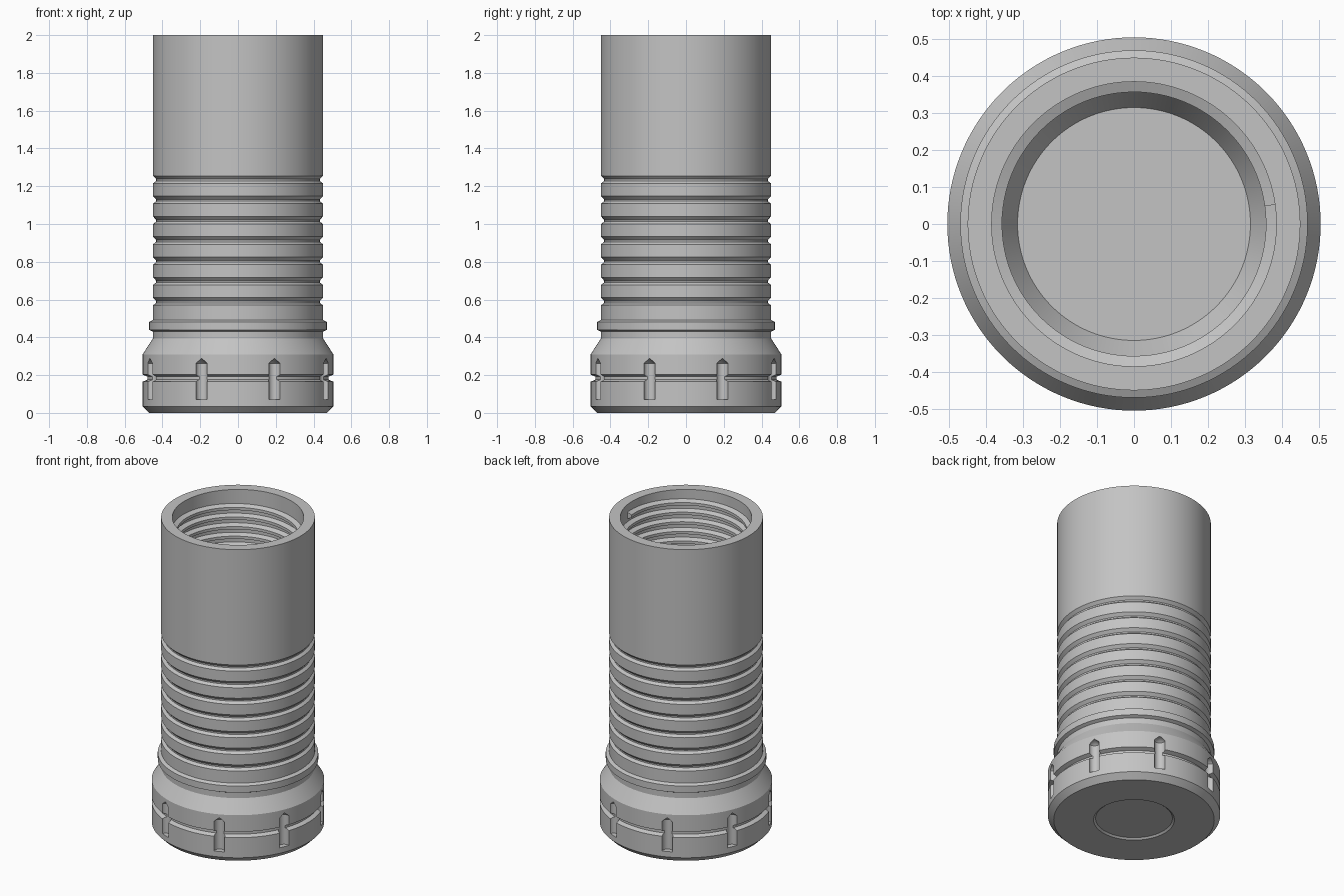
import bpy
import bmesh
from math import sin, cos, pi, tau, radians

if "Cube" in bpy.data.objects:
    bpy.data.objects.remove(bpy.data.objects["Cube"])

grey = bpy.data.materials.new("plain grey")
grey.use_nodes = True
grey.diffuse_color = (0.55, 0.55, 0.55, 1)
grey.node_tree.nodes["Principled BSDF"].inputs["Base Color"].default_value = grey.diffuse_color


def lathe(bm, profile, segments, cx=0, cy=0):
    """Spin an (r, z) profile about a vertical axis; r = 0 becomes a pole."""
    rings = []
    for r, z in profile:
        count = segments if r > 0 else 1
        rings.append([bm.verts.new((cx + r * cos(tau * i / segments),
                                    cy + r * sin(tau * i / segments), z))
                      for i in range(count)])
    for a, b in zip(rings, rings[1:]):
        for i in range(segments):
            j = (i + 1) % segments
            quad = [a[i % len(a)], a[j % len(a)], b[j % len(b)], b[i % len(b)]]
            bm.faces.new(list(dict.fromkeys(quad)))


def finish(bm, name):
    bmesh.ops.recalc_face_normals(bm, faces=bm.faces[:])
    mesh = bpy.data.meshes.new(name)
    bm.to_mesh(mesh)
    bm.free()
    mesh.materials.append(grey)
    obj = bpy.data.objects.new(name, mesh)
    bpy.context.collection.objects.link(obj)
    return obj


def activate(obj):
    bpy.ops.object.select_all(action='DESELECT')
    obj.select_set(True)
    bpy.context.view_layer.objects.active = obj


# Underside recess, flanged foot with band groove, flare and collar
R = 0.45
profile = [(0, 0.01), (0.225, 0.01), (0.237, 0), (0.47, 0), (0.505, 0.035),
           (0.505, 0.165), (0.48, 0.176), (0.48, 0.192), (0.505, 0.203),
           (0.505, 0.31), (R, 0.395), (R, 0.43), (0.47, 0.44), (0.47, 0.482),
           (R, 0.492)]
# Ribbed middle: seven evenly spaced grooves
for k in range(6, -1, -1):
    top = 1.255 - k * 0.1075
    profile += [(R, top - 0.04), (0.433, top - 0.027),
                (0.433, top - 0.018), (R, top)]
# Plain sleeve, open mouth and blind bore
profile += [(R, 2), (0.385, 2), (0.385, 0.62), (0.315, 0.5), (0, 0.5)]
bm = bmesh.new()
lathe(bm, profile, 128)
body = finish(bm, "body")

# Eight pointed slots drilled into the foot
bm = bmesh.new()
for k in range(8):
    a = radians(22.5 + 45 * k)
    lathe(bm, [(0, 0.07), (0.032, 0.07), (0.032, 0.262), (0, 0.29)],
          24, 0.502 * cos(a), 0.502 * sin(a))
cutter = finish(bm, "slot_cutter")
cutter.hide_render = True
activate(body)
mod = body.modifiers.new("slots", 'BOOLEAN')
mod.operation = 'DIFFERENCE'
mod.solver = 'EXACT'
mod.object = cutter
bpy.ops.object.modifier_apply(modifier=mod.name)
bpy.data.objects.remove(cutter)
bpy.ops.object.shade_smooth_by_angle(angle=radians(28))

# Internal helical thread
pitch, turns, steps = 0.062, 20, 96
section = [(0.388, 0.022), (0.357, 0.009), (0.357, -0.009), (0.388, -0.022)]
bm = bmesh.new()
previous = None
for i in range(turns * steps + 1):
    a = radians(8) - tau * i / steps
    z = 1.93 - pitch * i / steps
    ring = [bm.verts.new((r * cos(a), r * sin(a), z + dz)) for r, dz in section]
    if previous:
        for j in range(4):
            k = (j + 1) % 4
            bm.faces.new((previous[j], previous[k], ring[k], ring[j]))
    else:
        bm.faces.new(ring)
    previous = ring
bm.faces.new(previous)
thread = finish(bm, "inner_thread")
activate(thread)
bpy.ops.object.shade_smooth_by_angle(angle=radians(28))
